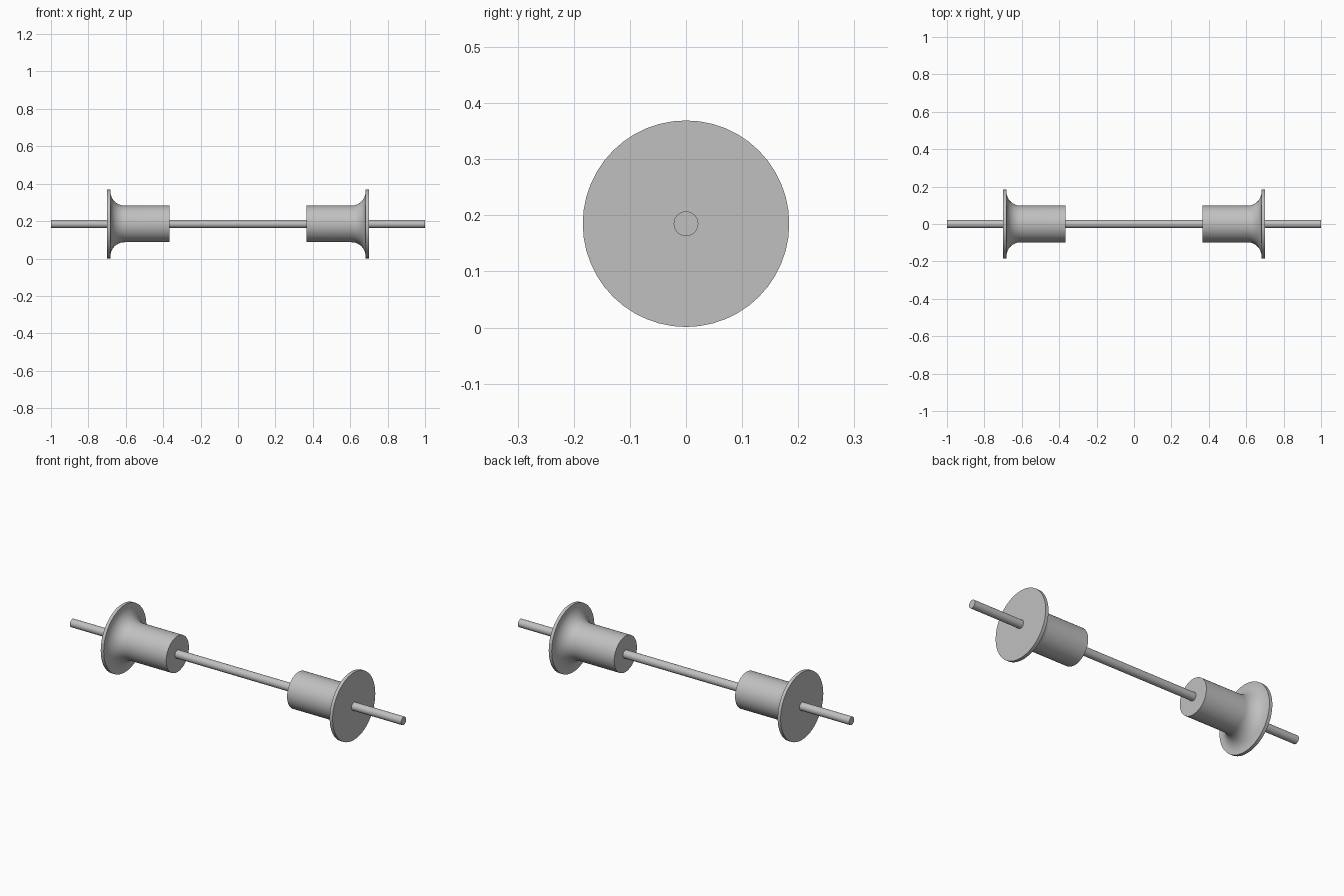
import bpy, bmesh, math
from mathutils import Matrix, Vector

cube = bpy.data.objects.get("Cube")
if cube:
    bpy.data.objects.remove(cube, do_unlink=True)

AXIS_Z = 0.185
ROD_R, HUB_R, FLANGE_R = 0.022, 0.098, 0.184
HUB_IN, FLANGE_IN, FLANGE_OUT = 0.365, 0.682, 0.70
FILLET = 0.075

steel = bpy.data.materials.new("grey steel")
grey = (0.53, 0.53, 0.53, 1)
steel.diffuse_color = grey
steel.use_nodes = True
steel.node_tree.nodes["Principled BSDF"].inputs["Base Color"].default_value = grey


def lathe(name, profile, segments):
    """Spin (x, radius) points around the long axis."""
    bm = bmesh.new()
    verts = [bm.verts.new((x, 0, r)) for x, r in profile]
    edges = [bm.edges.new(pair) for pair in zip(verts, verts[1:])]
    bmesh.ops.spin(bm, geom=verts + edges, cent=(0, 0, 0), axis=(1, 0, 0),
                   angle=math.tau, steps=segments, use_duplicate=False)
    bmesh.ops.remove_doubles(bm, verts=bm.verts, dist=1e-5)
    bmesh.ops.recalc_face_normals(bm, faces=bm.faces)
    mesh = bpy.data.meshes.new(name)
    bm.to_mesh(mesh)
    bm.free()
    mesh.materials.append(steel)
    obj = bpy.data.objects.new(name, mesh)
    obj.location.z = AXIS_Z
    bpy.context.collection.objects.link(obj)
    bpy.ops.object.select_all(action='DESELECT')
    obj.select_set(True)
    bpy.context.view_layer.objects.active = obj
    bpy.ops.object.shade_smooth_by_angle(angle=math.radians(30))
    return obj


# Long straight axle
lathe("axle_rod", [(-1, 0), (-1, ROD_R), (1, ROD_R), (1, 0)], 32)

# Hub flowing through a concave fillet into a thin flange
fillet = []
for i in range(13):
    a = math.pi / 2 * i / 12
    fillet.append((FLANGE_IN - FILLET * (1 - math.sin(a)),
                   HUB_R + FILLET * (1 - math.cos(a))))
hub = ([(HUB_IN, 0), (HUB_IN, HUB_R)] + fillet
       + [(FLANGE_IN, FLANGE_R), (FLANGE_OUT, FLANGE_R), (FLANGE_OUT, 0)])

# One flanged hub on each side
for side, sign in (("left", 1), ("right", -1)):
    lathe(side + "_flanged_hub", [(sign * x, r) for x, r in hub], 48)
